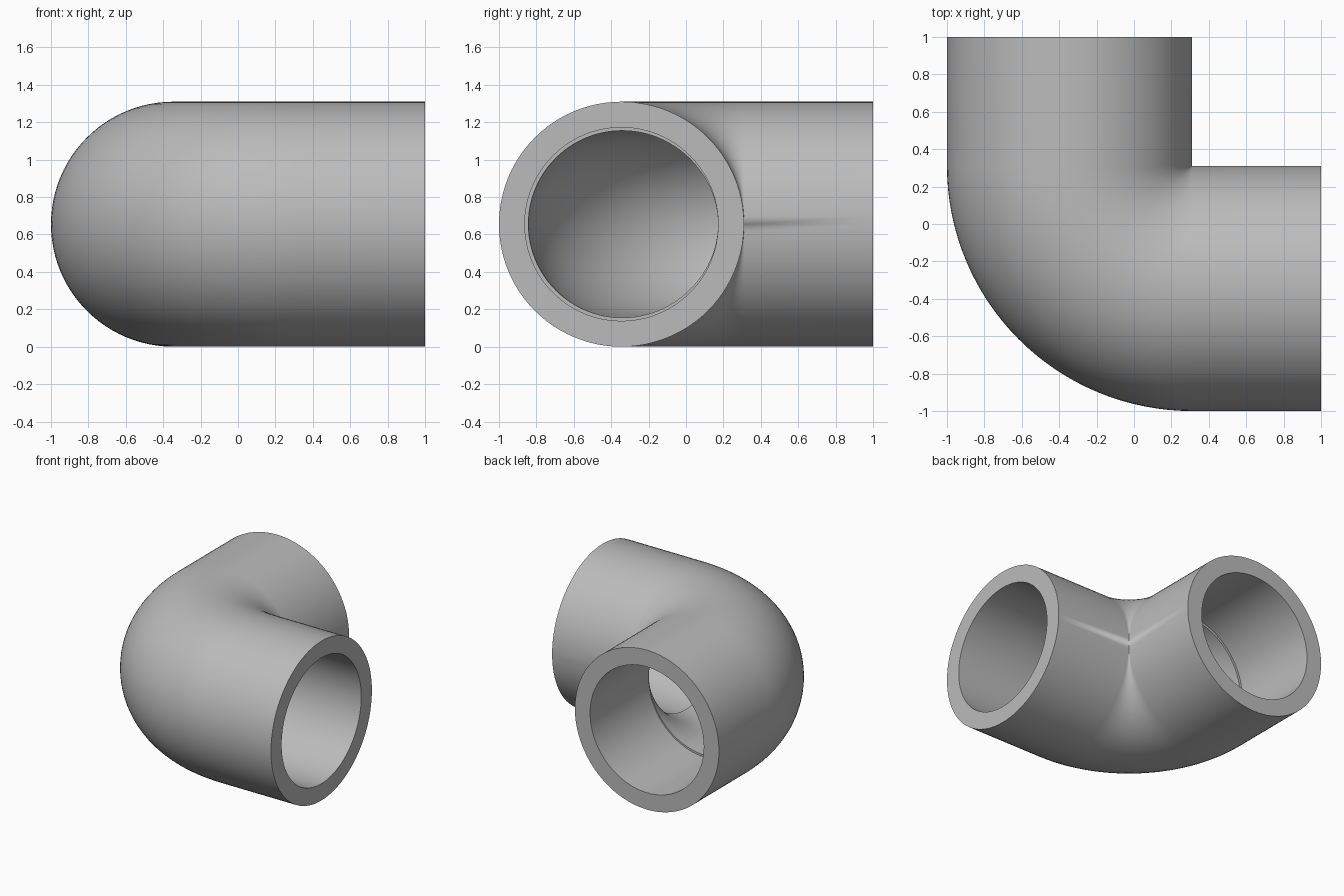
import bpy, bmesh
from math import sin, cos, asin, pi

if "Cube" in bpy.data.objects:
    bpy.data.objects.remove(bpy.data.objects["Cube"], do_unlink=True)

SIDES, STEPS = 96, 32
R = 0.655            # outer radius, also the bend radius
BORE, SOCKET = 0.50, 0.517
PIVOT = 2 * R - 1    # bend pivot, same in x and y
STOP = 0.24          # bottom of each socket
PHIS = [2 * pi * i / SIDES for i in range(SIDES)]


def straight(radius, end, along_y):
    """Ring of one straight leg, at distance end along its axis."""
    ring = []
    for p in PHIS:
        side = PIVOT - R - radius * cos(p)
        ring.append((side, end, R + radius * sin(p)) if along_y
                    else (end, side, R + radius * sin(p)))
    return ring


def bend(radius, t, drop):
    """Ring of the quarter bend; drop trims both ends to a flat plane."""
    ring = []
    for p in PHIS:
        r = R + radius * cos(p)
        start = asin(drop / r) if drop else 0
        a = start + t * (pi / 2 - 2 * start)
        ring.append((PIVOT - r * cos(a), PIVOT - r * sin(a), R + radius * sin(p)))
    return ring


ts = [i / STEPS for i in range(STEPS + 1)]

# Outer skin, then back through the sockets and bore
rings = [straight(R, 1, True)]
rings += [bend(R, t, 0) for t in ts]
rings += [straight(R, 1, False), straight(SOCKET, 1, False), straight(SOCKET, STOP, False)]
rings += [bend(BORE, t, PIVOT - STOP) for t in reversed(ts)]
rings += [straight(SOCKET, STOP, True), straight(SOCKET, 1, True)]

bm = bmesh.new()
loops = [[bm.verts.new(co) for co in ring] for ring in rings]
for a, b in zip(loops, loops[1:] + loops[:1]):
    for i in range(SIDES):
        j = (i + 1) % SIDES
        bm.faces.new((a[i], a[j], b[j], b[i]))
# Close the pinched inner corner of the bend
bmesh.ops.remove_doubles(bm, verts=bm.verts, dist=0.0001)
bmesh.ops.recalc_face_normals(bm, faces=bm.faces)
mesh = bpy.data.meshes.new("pipe_elbow")
bm.to_mesh(mesh)
bm.free()

elbow = bpy.data.objects.new("pipe_elbow", mesh)
bpy.context.collection.objects.link(elbow)

grey = bpy.data.materials.new("plain grey")
grey.use_nodes = True
colour = (0.5, 0.5, 0.5, 1)
grey.diffuse_color = colour
grey.node_tree.nodes["Principled BSDF"].inputs["Base Color"].default_value = colour
mesh.materials.append(grey)

# Smooth walls with crisp rims
bpy.ops.object.select_all(action="DESELECT")
elbow.select_set(True)
bpy.context.view_layer.objects.active = elbow
bpy.ops.object.shade_smooth_by_angle(angle=pi / 6)
